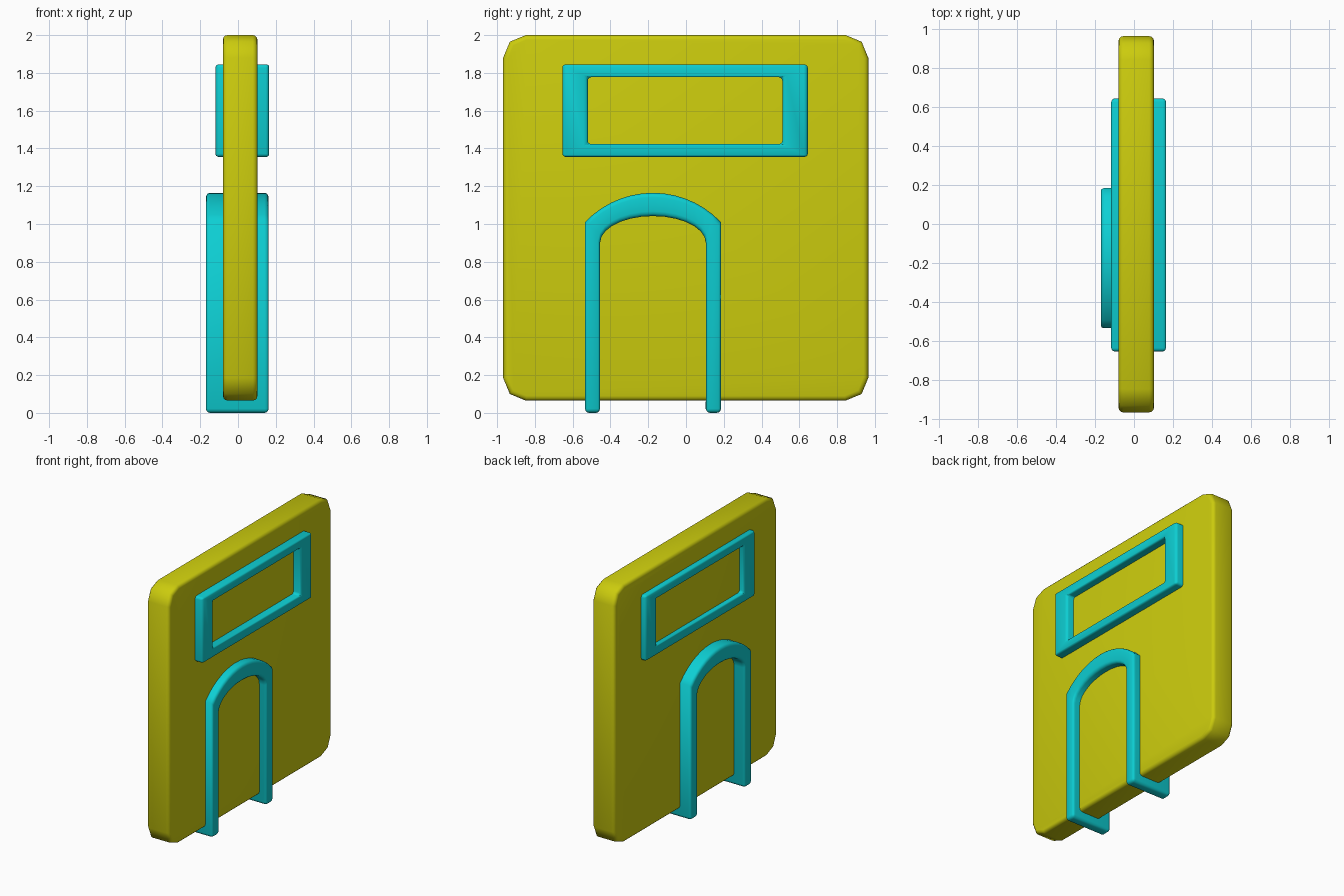
import bpy, bmesh
from math import sin, cos, pi, asin, radians

cube = bpy.data.objects.get("Cube")
if cube:
    bpy.data.objects.remove(cube, do_unlink=True)


def material(name, color):
    mat = bpy.data.materials.new(name)
    mat.use_nodes = True
    mat.diffuse_color = color
    mat.node_tree.nodes["Principled BSDF"].inputs["Base Color"].default_value = color
    return mat


yellow = material("wall yellow", (0.6, 0.6, 0.004, 1))
cyan = material("trim cyan", (0.004, 0.62, 0.65, 1))


def rect(y0, y1, z0, z1):
    return [(y0, z0), (y1, z0), (y1, z1), (y0, z1)]


def rounded_rect(y0, y1, z0, z1, r, steps):
    pts = []
    corners = [(y1 - r, z1 - r), (y0 + r, z1 - r), (y0 + r, z0 + r), (y1 - r, z0 + r)]
    for i, (cy, cz) in enumerate(corners):
        for k in range(steps + 1):
            a = (i + k / steps) * pi / 2
            pts.append((cy + r * cos(a), cz + r * sin(a)))
    return pts


def finish(name, bm, mat, bevel, segments):
    bmesh.ops.recalc_face_normals(bm, faces=bm.faces)
    mesh = bpy.data.meshes.new(name)
    bm.to_mesh(mesh)
    bm.free()
    mesh.materials.append(mat)
    obj = bpy.data.objects.new(name, mesh)
    bpy.context.collection.objects.link(obj)
    mod = obj.modifiers.new("soft_edges", "BEVEL")
    mod.width, mod.segments = bevel, segments
    mod.limit_method, mod.angle_limit = "ANGLE", radians(50)
    bpy.ops.object.select_all(action="DESELECT")
    obj.select_set(True)
    bpy.context.view_layer.objects.active = obj
    bpy.ops.object.modifier_apply(modifier=mod.name)
    bpy.ops.object.shade_smooth_by_angle(angle=radians(50))


def slab(name, pts, x0, x1, mat, bevel, segments=3):
    """Solid outline in y, z swept along x."""
    bm = bmesh.new()
    face = bm.faces.new([bm.verts.new((x0, y, z)) for y, z in pts])
    new = bmesh.ops.extrude_face_region(bm, geom=[face])["geom"]
    bmesh.ops.translate(bm, vec=(x1 - x0, 0, 0),
                        verts=[v for v in new if isinstance(v, bmesh.types.BMVert)])
    finish(name, bm, mat, bevel, segments)


def band(name, outer, inner, x0, x1, mat, bevel, closed, segments=3):
    """Trim between two matching outlines, swept along x."""
    bm = bmesh.new()
    rings = [[bm.verts.new((x, y, z)) for y, z in pts]
             for x, pts in ((x0, outer), (x1, outer), (x1, inner), (x0, inner))]
    n = len(outer)
    for i in range(n if closed else n - 1):
        j = (i + 1) % n
        for a, b in zip(rings, rings[1:] + rings[:1]):
            bm.faces.new((a[i], a[j], b[j], b[i]))
    if not closed:
        for i in (0, -1):
            bm.faces.new([r[i] for r in rings])
    finish(name, bm, mat, bevel, segments)


# Wall panel with clipped round corners
slab("wall_panel", rounded_rect(-0.968, 0.965, 0.065, 2.0, 0.12, 2),
     -0.08, 0.103, yellow, 0.025)

# Window frame, standing out on both sides
band("window_frame", rect(-0.655, 0.645, 1.355, 1.845), rect(-0.52, 0.51, 1.423, 1.777),
     -0.118, 0.165, cyan, 0.018, True)

# Door surround: two legs joined by a shallow arch
mid, steps = -0.175, 14
half, radius, top = 0.36, 0.495, 1.165
sweep = asin(half / radius)
outer, inner = [(mid - half, 0.005)], [(mid - 0.28, 0.005)]
for k in range(steps + 1):
    t = 2 * k / steps - 1
    outer.append((mid + radius * sin(t * sweep), top - radius * (1 - cos(t * sweep))))
    a = t * pi / 2
    inner.append((mid + 0.28 * sin(a), 0.9 + 0.142 * cos(a)))
outer.append((mid + half, 0.0))
inner.append((mid + 0.28, 0.0))
outer[0], inner[0] = (mid - half, 0.0), (mid - 0.28, 0.0)
band("door_surround", outer, inner, -0.17, 0.162, cyan, 0.022, False)
